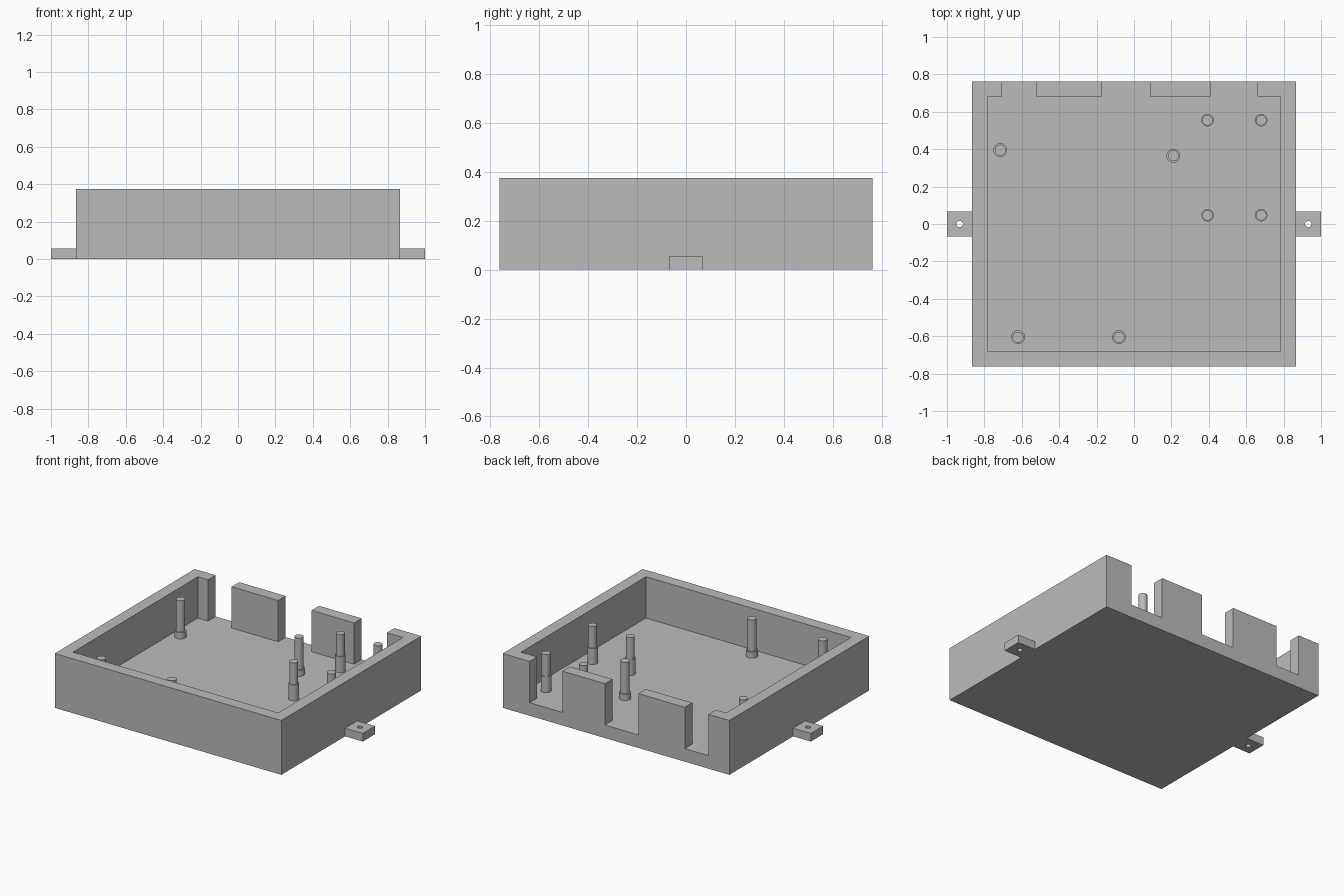
import bpy
import bmesh
import math

if "Cube" in bpy.data.objects:
    bpy.data.objects.remove(bpy.data.objects["Cube"])

grey = bpy.data.materials.new("plain_grey")
grey.diffuse_color = (0.5, 0.5, 0.5, 1)
grey.use_nodes = True
grey.node_tree.nodes["Principled BSDF"].inputs["Base Color"].default_value = grey.diffuse_color

W, D, H = 0.865, 0.763, 0.375      # half width, half depth, height of tray
WALL, FLOOR = 0.082, 0.09


def prism(name, outline, z0, z1):
    """Extrude a flat outline (counter-clockwise) from z0 to z1."""
    bm = bmesh.new()
    face = bm.faces.new([bm.verts.new((x, y, z0)) for x, y in outline])
    ext = bmesh.ops.extrude_face_region(bm, geom=[face])
    moved = [g for g in ext["geom"] if isinstance(g, bmesh.types.BMVert)]
    bmesh.ops.translate(bm, verts=moved, vec=(0, 0, z1 - z0))
    bmesh.ops.recalc_face_normals(bm, faces=bm.faces)
    mesh = bpy.data.meshes.new(name)
    bm.to_mesh(mesh)
    bm.free()
    mesh.materials.append(grey)
    obj = bpy.data.objects.new(name, mesh)
    bpy.context.collection.objects.link(obj)
    return obj


def rect(x0, x1, y0, y1):
    return [(x0, y0), (x1, y0), (x1, y1), (x0, y1)]


def circle(x, y, r, n=32):
    return [(x + r * math.cos(2 * math.pi * i / n),
             y + r * math.sin(2 * math.pi * i / n)) for i in range(n)]


def cut(target, cutter):
    """Subtract the cutter, then remove it."""
    cutter.hide_render = True
    mod = target.modifiers.new("cut", 'BOOLEAN')
    mod.operation = 'DIFFERENCE'
    mod.solver = 'EXACT'
    mod.object = cutter
    bpy.context.view_layer.objects.active = target
    bpy.ops.object.modifier_apply(modifier=mod.name)
    bpy.data.objects.remove(cutter)


def smooth(obj):
    bpy.ops.object.select_all(action='DESELECT')
    obj.select_set(True)
    bpy.context.view_layer.objects.active = obj
    bpy.ops.object.shade_smooth_by_angle(angle=math.radians(30))


# Tray: block with one cavity whose outline runs out through three back slots
tray = prism("tray", rect(-W, W, -D, D), 0, H)
ix, iy = W - WALL, D - WALL
cavity = [(-ix, -iy), (ix, -iy), (ix, iy)]
for right, left in [(0.66, 0.41), (0.085, -0.17), (-0.705 + 0.18, -0.705)]:
    cavity += [(right, iy), (right, D + 0.1), (left, D + 0.1), (left, iy)]
cavity.append((-ix, iy))
cut(tray, prism("cavity_cutter", cavity, FLOOR, H + 0.1))

# Mounting tabs with a screw hole
for side, label in [(-1, "left"), (1, "right")]:
    xs = sorted((side * W, side * 1.0))
    tab = prism(label + "_mounting_tab", rect(xs[0], xs[1], -0.067, 0.067), 0, 0.056)
    cut(tab, prism("hole_cutter", circle(side * 0.932, 0, 0.017), -0.1, 0.2))
    smooth(tab)

# Board pegs: wide shoulder below, thinner pin above
large = [(-0.715, 0.395), (0.21, 0.365), (-0.62, -0.605), (-0.08, -0.605)]
small = [(x, y) for x in (0.393, 0.68) for y in (0.047, 0.555)]
for kind, spots, r_base, r_pin, h_base in [
        ("large", large, 0.037, 0.029, 0.043),
        ("small", small, 0.033, 0.028, 0.11)]:
    for i, (x, y) in enumerate(spots, 1):
        top = FLOOR + h_base
        smooth(prism(f"{kind}_peg_shoulder_{i}", circle(x, y, r_base), FLOOR, top))
        smooth(prism(f"{kind}_peg_pin_{i}", circle(x, y, r_pin), top, 0.35))
